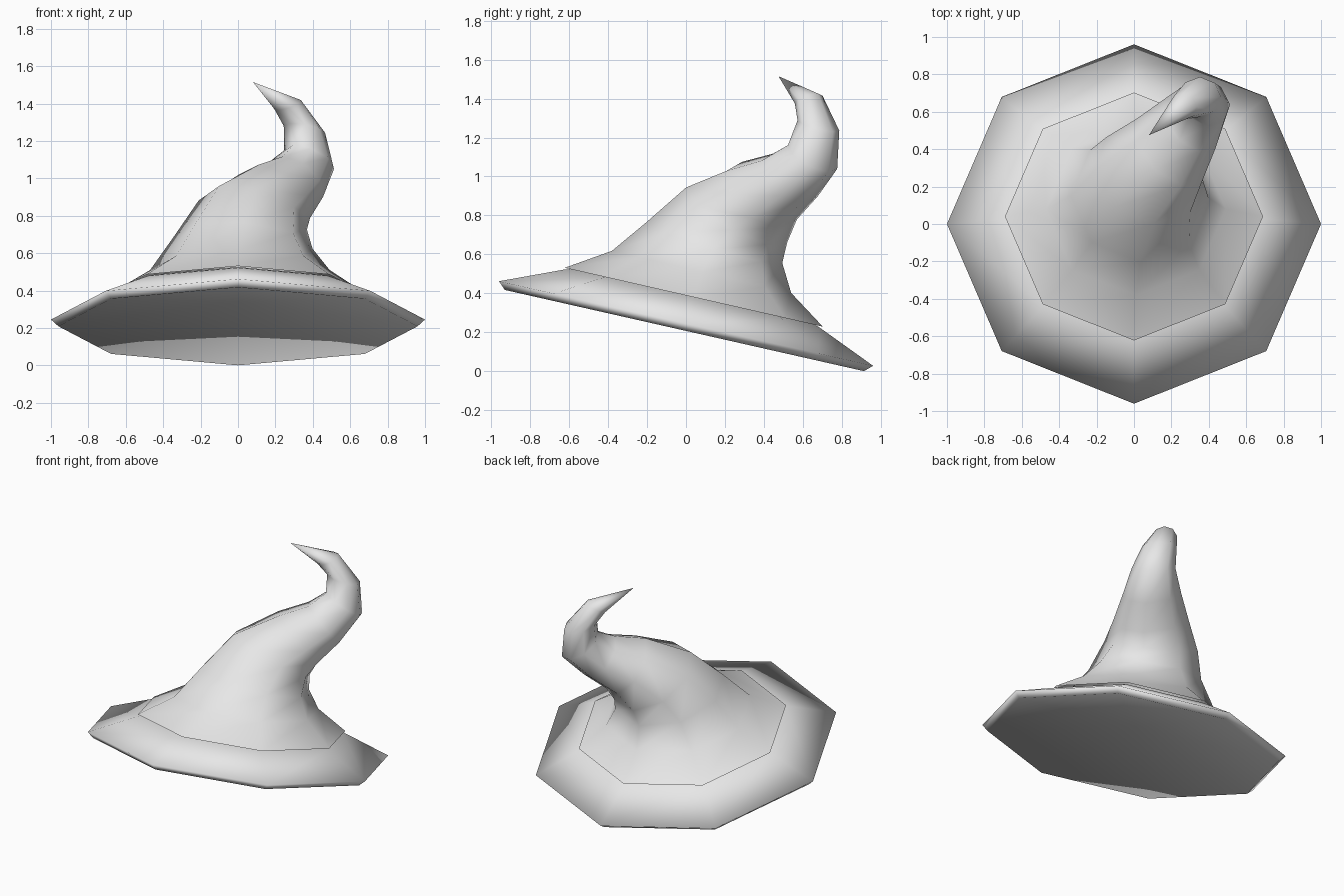
import bpy
import bmesh
from math import cos, sin, pi
from mathutils import Vector

SIDES = 8
UP = Vector((0, 0, 1))
OUTER_BEND = Vector((-1, 1, 0)).normalized()

if "Cube" in bpy.data.objects:
    bpy.data.objects.remove(bpy.data.objects["Cube"], do_unlink=True)

# One plain grey cloth
cloth = bpy.data.materials.new("grey_cloth")
cloth.use_nodes = True
grey = (0.8, 0.8, 0.8, 1)
cloth.diffuse_color = grey
bsdf = next(n for n in cloth.node_tree.nodes if n.type == "BSDF_PRINCIPLED")
bsdf.inputs["Base Color"].default_value = grey


def add_ring(bm, centre, radius, lean, bulge=0):
    """Octagon facing up, leaning by x and y slopes, bulged to the back right."""
    turn = UP.rotation_difference(Vector((lean[0], lean[1], 1)))
    ring = []
    for i in range(SIDES):
        a = 2 * pi * i / SIDES
        p = Vector((radius * cos(a), radius * 0.985 * sin(a), 0))
        p += OUTER_BEND * bulge * max(0, p.dot(OUTER_BEND))
        ring.append(bm.verts.new(Vector(centre) + turn @ p))
    return ring


def bridge(bm, low, high):
    for i in range(SIDES):
        j = (i + 1) % SIDES
        bm.faces.new((low[i], low[j], high[j], high[i]))


def fan(bm, ring, point):
    apex = bm.verts.new(point)
    for i in range(SIDES):
        bm.faces.new((ring[i], ring[(i + 1) % SIDES], apex))


def finish(bm, name):
    mesh = bpy.data.meshes.new(name)
    bm.to_mesh(mesh)
    bm.free()
    mesh.materials.append(cloth)
    mesh.shade_smooth()
    obj = bpy.data.objects.new(name, mesh)
    bpy.context.collection.objects.link(obj)


# Brim: tilted octagon with a thin lip, tucked under the crown
TILT = (0, 0.226)
axis = Vector((0, TILT[1], 1)).normalized()
middle = Vector((0, 0, 0.245))
brim_profile = [(0.96, -0.037), (1.0, 0.0), (0.682, 0.132), (0.62, 0.15)]
bm = bmesh.new()
rings = [add_ring(bm, middle + axis * h, r, TILT) for r, h in brim_profile]
for low, high in zip(rings, rings[1:]):
    bridge(bm, low, high)

# Hollow underside rising to the middle
fan(bm, rings[0][::-1], middle + axis * 0.1)
finish(bm, "brim")

# Crown: rings along a bent path as (centre, radius, lean, bulge)
crown_rings = [
    ((0, 0.04, 0.38), 0.69, (0, 0.228)),
    ((0.01, 0.08, 0.51), 0.48, (0, 0.235)),
    ((0.03, 0.145, 0.66), 0.37, (0.1, 0.3)),
    ((0.085, 0.255, 0.805), 0.295, (0.32, 0.57), 0.08),
    ((0.21, 0.375, 0.905), 0.215, (0.9, 0.97), 0.27),
    ((0.318, 0.52, 0.99), 0.166, (0.85, 0.88), 0.3),
    ((0.38, 0.65, 1.1), 0.143, (0.42, 0.52)),
    ((0.355, 0.68, 1.262), 0.112, (0.17, 0.25)),
    ((0.265, 0.63, 1.395), 0.075, (-0.35, -0.3)),
]
bm = bmesh.new()
rings = [add_ring(bm, *spec) for spec in crown_rings]
for low, high in zip(rings, rings[1:]):
    bridge(bm, low, high)

# Curled point
fan(bm, rings[-1], (0.08, 0.475, 1.515))
finish(bm, "crown")
